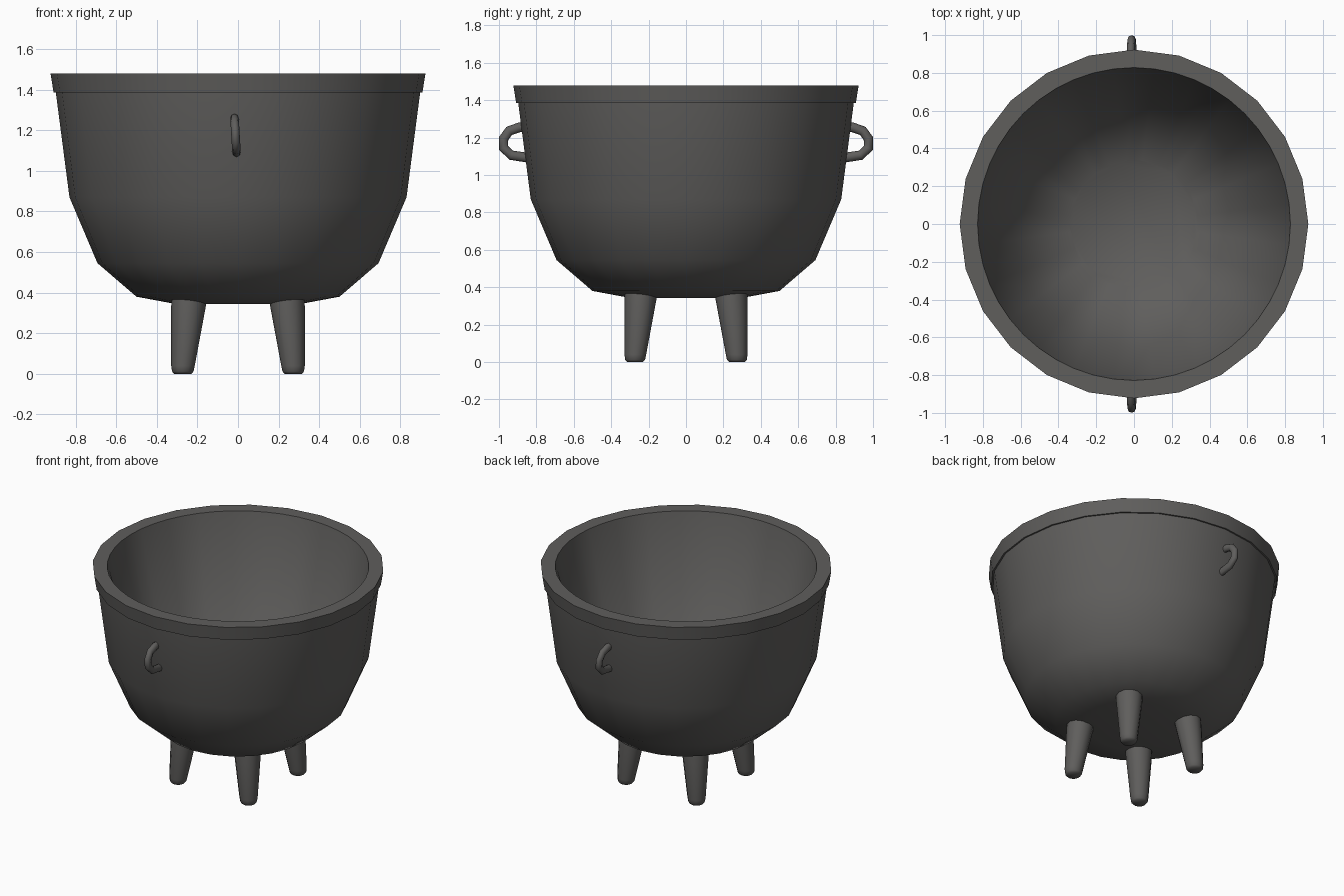
import bpy, bmesh, math
from mathutils import Vector

if "Cube" in bpy.data.objects:
    bpy.data.objects.remove(bpy.data.objects["Cube"])

iron = bpy.data.materials.new("dark cast iron")
iron.diffuse_color = (0.115, 0.112, 0.108, 1)
iron.use_nodes = True
iron.node_tree.nodes["Principled BSDF"].inputs["Base Color"].default_value = iron.diffuse_color


def finish(name, bm, angle=50):
    bmesh.ops.recalc_face_normals(bm, faces=bm.faces)
    me = bpy.data.meshes.new(name)
    bm.to_mesh(me)
    bm.free()
    me.materials.append(iron)
    ob = bpy.data.objects.new(name, me)
    bpy.context.collection.objects.link(ob)
    bpy.ops.object.select_all(action='DESELECT')
    ob.select_set(True)
    bpy.context.view_layer.objects.active = ob
    bpy.ops.object.shade_smooth_by_angle(angle=math.radians(angle))
    return ob


def loft(bm, rings):
    """Skin a list of point rings and cap both ends."""
    vr = [[bm.verts.new(p) for p in r] for r in rings]
    n = len(vr[0])
    for a, b in zip(vr, vr[1:]):
        for i in range(n):
            j = (i + 1) % n
            bm.faces.new((a[i], a[j], b[j], b[i]))
    bm.faces.new(vr[0][::-1])
    bm.faces.new(vr[-1])


def ring(cx, cy, z, r, n, sides=None):
    """n points along a regular polygon with the given number of sides."""
    m = sides or n
    pts = []
    for i in range(n):
        a = math.tau * i / n
        k = math.cos(math.pi / m) / math.cos(a % (math.tau / m) - math.pi / m)
        pts.append((cx + r * k * math.cos(a), cy + r * k * math.sin(a), z))
    return pts


# Bowl: outer wall and stepped rim (24 sides), round mouth, coarser floor
profile = [(0.30, 0.343, 24), (0.50, 0.38, 24), (0.692, 0.545, 24), (0.83, 0.87, 24),
           (0.897, 1.385, 24), (0.908, 1.385, 24), (0.923, 1.478, 24),
           (0.828, 1.478, 48), (0.66, 0.69, 12), (0.345, 0.41, 12)]
bm = bmesh.new()
loft(bm, [ring(0, 0, z, r, 48, s) for r, z, s in profile])
finish("bowl", bm, 58)

# Four tapered legs, splayed slightly outward with rounded feet
for sx, side in ((-1, "left"), (1, "right")):
    for sy, end in ((-1, "front"), (1, "back")):
        bm = bmesh.new()
        loft(bm, [ring(sx * c, sy * c, z, r, 12) for z, c, r in
                  ((0.0, 0.272, 0.042), (0.012, 0.272, 0.053), (0.04, 0.271, 0.058),
                   (0.33, 0.244, 0.085), (0.37, 0.24, 0.087))])
        finish(f"{end}_{side}_leg", bm)

# Ring handles on front and back
path = [(0.835, 1.254), (0.89, 1.255), (0.945, 1.236), (0.975, 1.195),
        (0.975, 1.145), (0.935, 1.106), (0.83, 1.09)]
for sy, end in ((-1, "front"), (1, "back")):
    rings = []
    for i, (y, z) in enumerate(path):
        a, b = path[max(i - 1, 0)], path[min(i + 1, len(path) - 1)]
        t = Vector((b[0] - a[0], b[1] - a[1])).normalized()
        x0 = -0.012 - 0.06 * (z - 1.17)
        loop = []
        for k in range(8):
            c, s = math.cos(math.tau * k / 8), math.sin(math.tau * k / 8)
            loop.append((x0 + 0.021 * c, sy * (y - t.y * 0.026 * s), z + t.x * 0.026 * s))
        rings.append(loop)
    bm = bmesh.new()
    loft(bm, rings)
    finish(f"{end}_handle", bm, 60)
